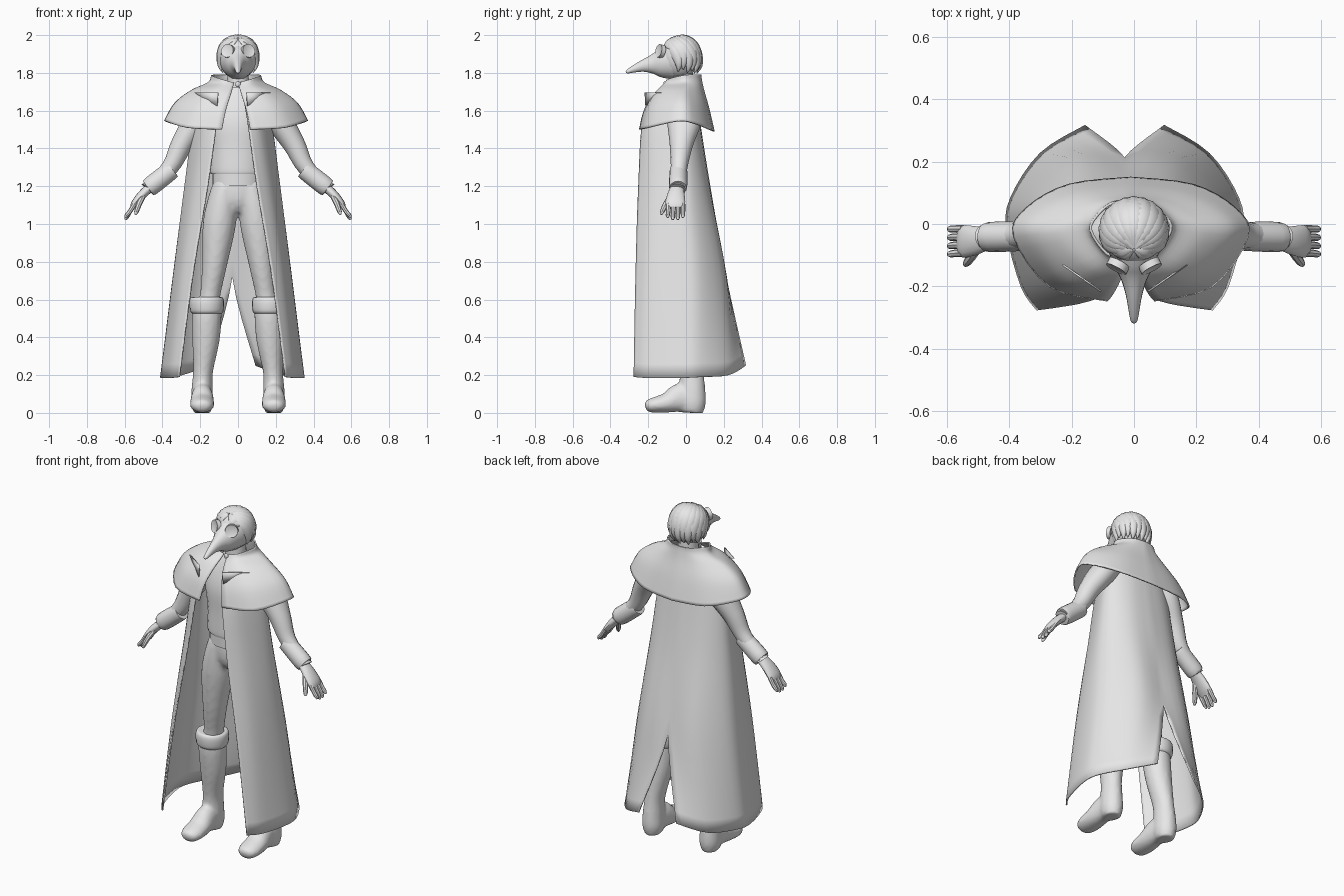
import bpy
import bmesh
import math
from mathutils import Vector, Matrix

old = bpy.data.objects.get("Cube")
if old:
    bpy.data.objects.remove(old, do_unlink=True)

clay = bpy.data.materials.new("plain_light_grey")
clay.use_nodes = True
GREY = (0.8, 0.8, 0.8, 1)
clay.diffuse_color = GREY
for node in clay.node_tree.nodes:
    if node.type == "BSDF_PRINCIPLED":
        node.inputs["Base Color"].default_value = GREY

X, Y = Vector((1, 0, 0)), Vector((0, 1, 0))


def finish(name, bm, mirror=False, shift=0, thick=0, angle=40, blend=0):
    """Turn a bmesh into a smooth shaded object with optional modifiers."""
    mesh = bpy.data.meshes.new(name)
    bm.to_mesh(mesh)
    bm.free()
    mesh.materials.append(clay)
    ob = bpy.data.objects.new(name, mesh)
    bpy.context.collection.objects.link(ob)
    ob.location.x = shift
    bpy.ops.object.select_all(action="DESELECT")
    ob.select_set(True)
    bpy.context.view_layer.objects.active = ob
    bpy.ops.object.shade_smooth_by_angle(angle=math.radians(angle))
    if mirror:
        mod = ob.modifiers.new("mirror", "MIRROR")
        mod.merge_threshold = 0.001
    if thick:
        mod = ob.modifiers.new("thickness", "SOLIDIFY")
        mod.thickness = thick
        mod.offset = 0
    if blend:
        mod = ob.modifiers.new("fuse", "REMESH")
        mod.mode = "VOXEL"
        mod.voxel_size = blend
        mod.use_smooth_shade = True
        mod = ob.modifiers.new("soften", "SMOOTH")
        mod.iterations = 6


def spline(points, steps):
    """Smooth curve through points of any dimension."""
    n, out = len(points), []
    for i in range(n - 1):
        a, b, c, d = (points[min(max(k, 0), n - 1)] for k in range(i - 1, i + 3))
        for s in range(steps):
            t = s / steps
            out.append([q + 0.5 * t * (r - p + t * (2 * p - 5 * q + 4 * r - e
                        + t * (3 * (q - r) + e - p)))
                        for p, q, r, e in zip(a, b, c, d)])
    out.append(list(points[-1]))
    return out


def add_tube(bm, points, ref, sides=16, steps=4):
    """Loft ellipses along a path; each point is x, y, z, width along ref, depth."""
    path = spline(points, steps)
    pos = [Vector(p[:3]) for p in path]
    rings = []
    for i, p in enumerate(path):
        t = (pos[min(i + 1, len(pos) - 1)] - pos[max(i - 1, 0)]).normalized()
        a = (ref - t * ref.dot(t)).normalized()
        b = t.cross(a)
        angles = [math.tau * k / sides for k in range(sides)]
        rings.append([bm.verts.new(pos[i] + a * p[3] * math.cos(w) + b * p[4] * math.sin(w))
                      for w in angles])
    for low, high in zip(rings, rings[1:]):
        for k in range(sides):
            m = (k + 1) % sides
            bm.faces.new((low[k], low[m], high[m], high[k]))
    bm.faces.new(rings[0][::-1])
    bm.faces.new(rings[-1])


def tube(name, points, ref=X, mirror=False, **kw):
    bm = bmesh.new()
    add_tube(bm, points, ref, **kw)
    finish(name, bm, mirror)


def sheet(name, levels, shift, cols=4, rows=5):
    """Half garment, front edge to centre back, lofted upward and mirrored."""
    flat = [[v for p in spline(level, cols) for v in p] for level in levels]
    bm = bmesh.new()
    grid = [[bm.verts.new((max(r[k], 0), r[k + 1], r[k + 2])) for k in range(0, len(r), 3)]
            for r in spline(flat, rows)]
    for low, high in zip(grid, grid[1:]):
        for k in range(len(low) - 1):
            bm.faces.new((low[k], low[k + 1], high[k + 1], high[k]))
    finish(name, bm, True, shift, 0.008)


def ball(name, centre, radii):
    bm = bmesh.new()
    bmesh.ops.create_uvsphere(bm, u_segments=24, v_segments=16, radius=1,
                              matrix=Matrix.Translation(centre) @ Matrix.Diagonal((*radii, 1)))
    finish(name, bm)


def at(z, *points):
    return [(x, y, z) for x, y in points]


# Long open cloak with a slit at the back
sheet("cloak", [
    [(.28, -.275, .19), (.33, -.2, .185), (.375, -.03, .185), (.365, .08, .19),
     (.27, .225, .2), (.125, .315, .25)],
    at(.72, (.21, -.265), (.27, -.19), (.31, -.03), (.29, .08), (.16, .2), (0, .21)),
    at(1.2, (.13, -.25), (.2, -.18), (.25, -.03), (.22, .05), (.13, .11), (0, .125)),
    at(1.55, (.08, -.225), (.14, -.18), (.2, -.04), (.18, .02), (.1, .06), (0, .07)),
    at(1.66, (.06, -.14), (.1, -.12), (.15, -.02), (.13, .02), (.07, .05), (0, .06)),
], -.03)

# Shoulder cape rising into a low collar
sheet("shoulder_cape", [
    [(.075, -.245, 1.5), (.26, -.2, 1.51), (.375, -.04, 1.545), (.335, .05, 1.53),
     (.2, .125, 1.5), (0, .148, 1.49)],
    [(.055, -.22, 1.6), (.21, -.18, 1.62), (.32, -.035, 1.64), (.28, .04, 1.63),
     (.16, .1, 1.62), (0, .12, 1.61)],
    [(.03, -.17, 1.68), (.14, -.145, 1.7), (.235, -.03, 1.705), (.19, .03, 1.71),
     (.11, .075, 1.71), (0, .092, 1.71)],
    [(.015, -.115, 1.73), (.08, -.11, 1.74), (.145, -.02, 1.745), (.125, .03, 1.755),
     (.07, .068, 1.76), (0, .08, 1.765)],
    [(.012, -.1, 1.745), (.075, -.095, 1.765), (.128, -.02, 1.785), (.105, .03, 1.79),
     (.06, .067, 1.79), (0, .077, 1.79)],
], -.01)

# Turned out lapels and the collar clasp
bm = bmesh.new()
bm.faces.new([bm.verts.new(p) for p in
              ((.075, -.217, 1.695), (.08, -.213, 1.625), (.2, -.13, 1.695))])
finish("lapels", bm, True, -.03, 0.006)
ball("collar_clasp", (0, -.112, 1.74), (.014, .008, .016))

# Jacket and belt
tube("jacket", [(0, -.05, 1.265, .142, .108), (0, -.05, 1.28, .148, .114),
                (0, -.05, 1.4, .148, .11), (0, -.045, 1.53, .168, .112),
                (0, -.035, 1.64, .15, .09), (0, -.03, 1.72, .07, .06)], sides=24)
tube("belt", [(0, -.052, 1.205, .136, .106), (0, -.052, 1.275, .136, .106)], sides=24)

# Trousers: hips and both legs fused together
bm = bmesh.new()
add_tube(bm, [(0, -.052, 1.24, .126, .096), (0, -.052, 1.16, .128, .097),
              (0, -.052, 1.1, .1, .085), (0, -.052, 1.06, .04, .055)], X)
for side in (1, -1):
    add_tube(bm, [(side * x, y, z, a, b) for x, y, z, a, b in (
        (.065, -.052, 1.22, .064, .09), (.082, -.053, 1.12, .08, .096),
        (.1, -.053, .99, .088, .09), (.122, -.042, .8, .068, .073),
        (.145, -.02, .64, .055, .061), (.16, -.008, .55, .06, .065))], X)
finish("trousers", bm, blend=.012)

# Tall boots, each shaft fused to its foot, with turned cuffs
bm = bmesh.new()
add_tube(bm, [(.165, -.008, .58, .075, .075), (.165, -.005, .5, .078, .078),
              (.17, .008, .38, .072, .073), (.185, .028, .22, .053, .065),
              (.19, .034, .12, .057, .069), (.19, .036, .05, .059, .069),
              (.19, .034, 0, .046, .056)], X)
add_tube(bm, [(.19, .05, .07, .05, .068), (.189, -.03, .079, .058, .079),
              (.19, -.1, .054, .064, .054), (.19, -.165, .042, .063, .042),
              (.19, -.205, .036, .045, .031), (.19, -.217, .033, .012, .01)], X)
finish("boots", bm, True, blend=.01)
tube("boot_cuffs", [(.165, -.008, .525, .076, .076), (.165, -.008, .54, .088, .088),
                    (.165, -.008, .585, .092, .092), (.165, -.008, .61, .084, .084),
                    (.165, -.008, .612, .06, .06)], mirror=True, sides=20)

# Sleeves, wrist cuffs and hands
tube("sleeves", [(.15, -.01, 1.62, .08, .06), (.22, -.01, 1.54, .09, .07),
                 (.298, -.025, 1.42, .062, .058), (.36, -.036, 1.3, .044, .045),
                 (.475, -.04, 1.19, .034, .03)], ref=Y, mirror=True)
tube("wrist_cuffs", [(.347, -.04, 1.29, .045, .048), (.37, -.04, 1.272, .047, .05),
                     (.467, -.042, 1.196, .048, .05), (.474, -.042, 1.191, .034, .032)],
     ref=Y, mirror=True)
bm = bmesh.new()
add_tube(bm, [(.46, -.045, 1.2, .033, .024), (.507, -.053, 1.155, .046, .024),
              (.545, -.056, 1.11, .052, .02), (.56, -.056, 1.085, .044, .012)], Y)
for k in range(4):
    y = -.094 + k * .026
    tip = 1.022 + (.012 if k in (0, 3) else 0)
    add_tube(bm, [(.548, y, 1.105, .013, .013), (.573, y, 1.065, .012, .012),
                  (.59, y * 1.03, tip + .012, .011, .011), (.595, y * 1.03, tip, .005, .005)],
             Y, sides=8, steps=2)
add_tube(bm, [(.5, -.07, 1.155, .018, .016), (.522, -.104, 1.11, .016, .015),
              (.538, -.126, 1.065, .012, .012), (.542, -.132, 1.05, .005, .005)],
         Y, sides=8, steps=2)
finish("hands", bm, True)

# Neck and head
tube("neck", [(0, -.02, 1.66, .06, .06), (0, -.02, 1.84, .055, .055)])
ball("head", (0, -.035, 1.88), (.1, .102, .113))

# Arched beak mask and shallow round goggles
tube("beak_mask", [(0, -.08, 1.86, .085, .098), (0, -.135, 1.85, .064, .076),
                   (0, -.18, 1.845, .041, .05), (0, -.23, 1.836, .026, .031),
                   (0, -.28, 1.819, .017, .018), (0, -.31, 1.806, .011, .01),
                   (0, -.318, 1.802, .003, .003)])
bm = bmesh.new()
turn = (Matrix.Translation((.052, -.135, 1.915)) @ Matrix.Rotation(math.radians(28), 4, "Z")
        @ Matrix.Rotation(math.radians(78), 4, "X"))
bmesh.ops.create_cone(bm, cap_ends=True, segments=24, radius1=.036, radius2=.036,
                      depth=.024, matrix=turn)
caps = [f for f in bm.faces if len(f.verts) > 4]
bmesh.ops.inset_individual(bm, faces=caps, thickness=.006, depth=-.003)
finish("goggles", bm, True)

# Hair swept back from the forehead, hanging in tapered locks to the collar
bm = bmesh.new()
centre, size = Vector((0, -.024, 1.89)), Vector((.1, .096, .1))
count = 17
for k in range(count):
    az = math.radians(-136 + 272 * k / (count - 1))
    back = math.cos(az)
    end = (-58 - 12 * back if back > -.3 else 10 - 10 * back) + 12 * (k % 2)
    lock = []
    for s in range(6):
        t = s / 5
        el = math.radians(88 + (end - 88) * t)
        flat = math.cos(el) if el > 0 else .75 + .25 * math.cos(el)
        out = Vector((math.sin(az) * flat, back * flat, math.sin(el)))
        out = Matrix.Rotation(math.radians(35 * (1 - t)), 3, "X") @ out
        p = centre + Vector(a * b for a, b in zip(out, size))
        wide = (.01 + .024 * math.sin(math.pi * min(t * 1.1, 1))) if s < 5 else .003
        lock.append((*p, wide, .014 if s < 5 else .002))
    add_tube(bm, lock, Vector((back, -math.sin(az), 0)), sides=8, steps=3)
finish("hair_locks", bm, angle=60)
ball("hair_cap", (0, -.015, 1.89), (.098, .09, .104))
